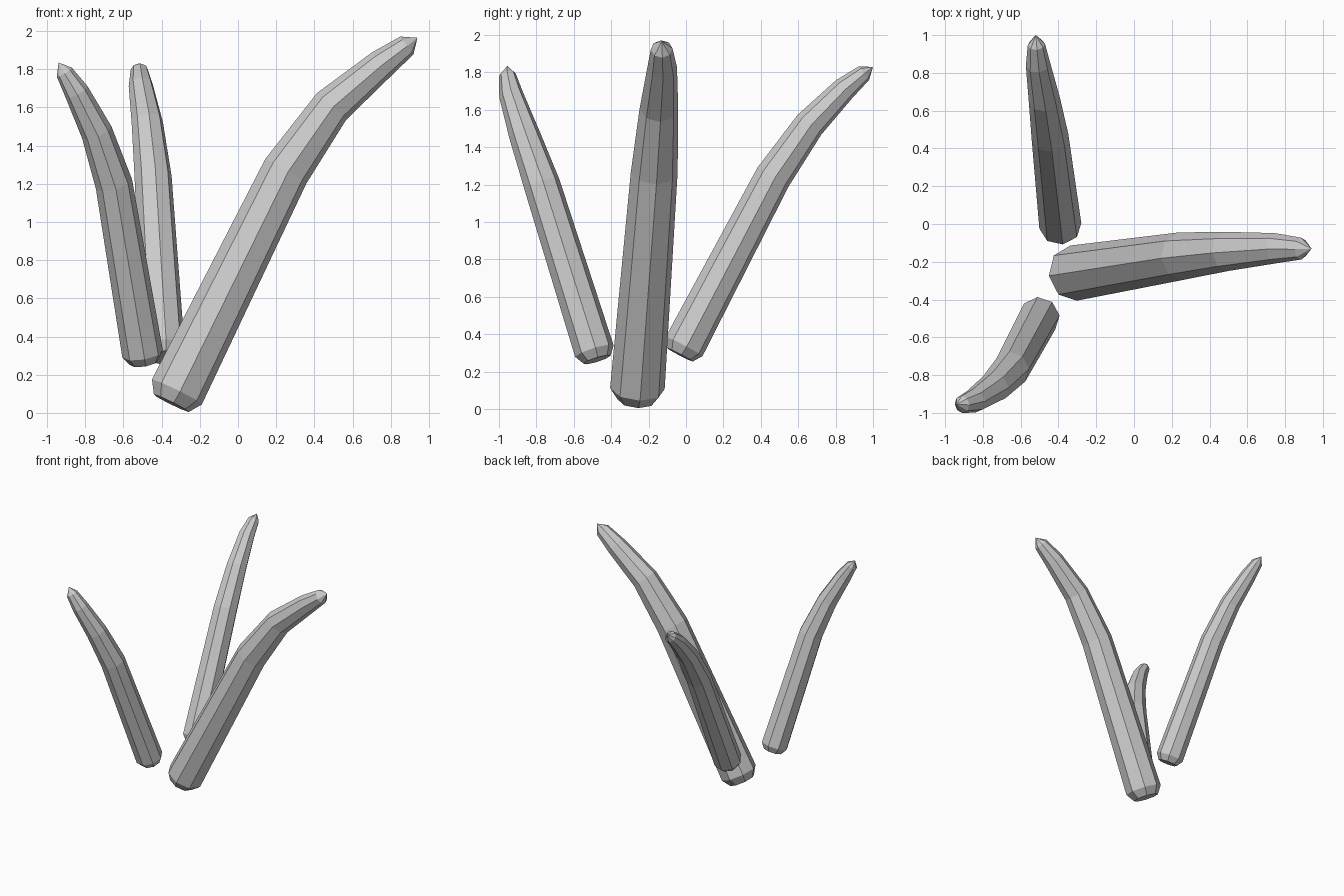
import bpy, bmesh, math
from mathutils import Vector

if "Cube" in bpy.data.objects:
    bpy.data.objects.remove(bpy.data.objects["Cube"])

SIDES = 8


def stalk(name, rings, tip):
    """Tapered eight-sided tube through (x, y, z, radius) rings, chamfered base, pointed tip."""
    pts = [Vector(r[:3]) for r in rings]
    rad = [r[3] for r in rings]
    # small chamfer ring under the base
    axis = (pts[1] - pts[0]).normalized()
    pts.insert(0, pts[0] - axis * rad[0] * 0.45)
    rad.insert(0, rad[0] * 0.7)
    lean = pts[-1] - pts[0]
    side = lean.cross(Vector((0, 0, 1))).normalized()

    bm = bmesh.new()
    loops = []
    for i, p in enumerate(pts):
        ahead = (pts[min(i + 1, len(pts) - 1)] - pts[max(i, 1) - (i == len(pts) - 1)]).normalized() \
            if 0 < i < len(pts) - 1 else Vector((0, 0, 0))
        behind = (p - pts[i - 1]).normalized() if i else axis
        t = (ahead + behind).normalized()
        u = t.cross(side).normalized()
        v = t.cross(u).normalized()
        loops.append([bm.verts.new(p + rad[i] * (u * math.cos(a) + v * math.sin(a)))
                      for a in (2 * math.pi * k / SIDES for k in range(SIDES))])
    for a, b in zip(loops, loops[1:]):
        for k in range(SIDES):
            n = (k + 1) % SIDES
            bm.faces.new((a[k], a[n], b[n], b[k]))
    bm.faces.new(loops[0])
    apex = bm.verts.new(tip)
    for k in range(SIDES):
        bm.faces.new((loops[-1][k], loops[-1][(k + 1) % SIDES], apex))
    bmesh.ops.recalc_face_normals(bm, faces=bm.faces)
    mesh = bpy.data.meshes.new(name)
    bm.to_mesh(mesh)
    bm.free()
    obj = bpy.data.objects.new(name, mesh)
    bpy.context.collection.objects.link(obj)
    return obj


# large stalk leaning right
stalk("large_stalk", [(-0.32, -0.26, 0.11, 0.147), (0.25, -0.17, 1.265, 0.126),
                      (0.49, -0.145, 1.605, 0.104), (0.75, -0.128, 1.825, 0.08),
                      (0.885, -0.13, 1.925, 0.058)], (0.94, -0.13, 1.965))
# stalk leaning back
stalk("back_stalk", [(-0.39, -0.01, 0.335, 0.112), (-0.445, 0.465, 1.24, 0.098),
                     (-0.475, 0.66, 1.52, 0.083), (-0.508, 0.845, 1.71, 0.065),
                     (-0.517, 0.95, 1.795, 0.046)], (-0.52, 1.0, 1.83))
# stalk leaning forward and left
stalk("front_stalk", [(-0.50, -0.49, 0.31, 0.108), (-0.65, -0.77, 1.2, 0.098),
                      (-0.74, -0.865, 1.47, 0.083), (-0.845, -0.935, 1.68, 0.065),
                      (-0.91, -0.955, 1.785, 0.046)], (-0.94, -0.955, 1.835))
